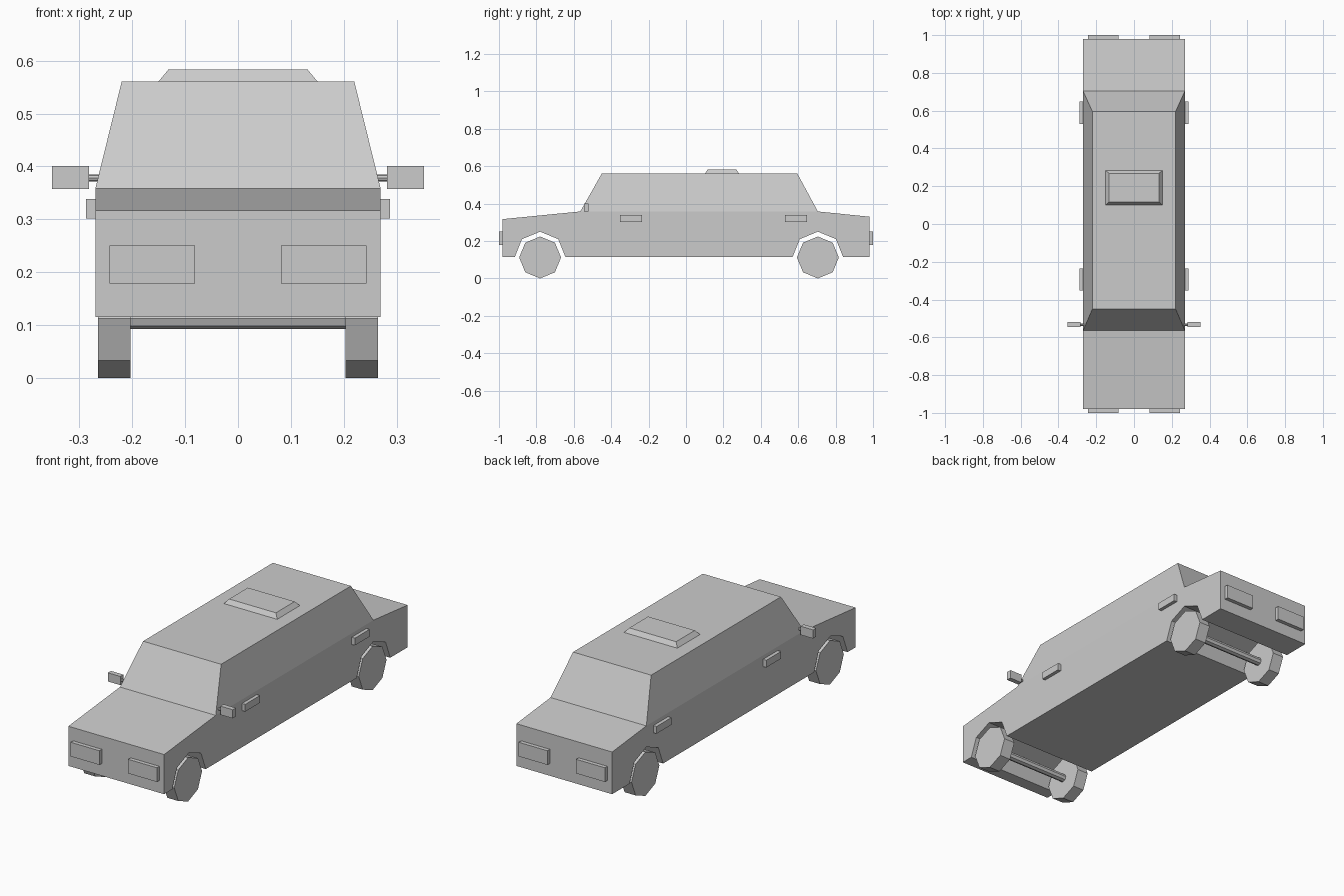
import bpy, bmesh, math
from mathutils import Matrix

if "Cube" in bpy.data.objects:
    bpy.data.objects.remove(bpy.data.objects["Cube"], do_unlink=True)

paint = bpy.data.materials.new("plain_grey")
paint.use_nodes = True
GREY = (0.6, 0.6, 0.6, 1)
paint.diffuse_color = GREY
paint.node_tree.nodes["Principled BSDF"].inputs["Base Color"].default_value = GREY


def finish(name, bm):
    bmesh.ops.recalc_face_normals(bm, faces=bm.faces)
    mesh = bpy.data.meshes.new(name)
    bm.to_mesh(mesh)
    bm.free()
    mesh.materials.append(paint)
    obj = bpy.data.objects.new(name, mesh)
    bpy.context.collection.objects.link(obj)
    return obj


def box(name, x, y, z, top_x=None, top_y=None):
    """Box from (min, max) ranges; the top may be narrower."""
    bm = bmesh.new()
    bmesh.ops.create_cube(bm, size=2)
    for v in bm.verts:
        up = v.co.z > 0
        rx = top_x if up and top_x else x
        ry = top_y if up and top_y else y
        v.co = (rx[v.co.x > 0], ry[v.co.y > 0], z[up])
    return finish(name, bm)


def rod(name, x0, x1, y, z, radius, sides):
    """Prism lying along x with a corner at the bottom."""
    bm = bmesh.new()
    bmesh.ops.create_cone(bm, cap_ends=True, segments=sides, radius1=radius,
                          radius2=radius, depth=x1 - x0)
    turn = Matrix.Rotation(math.pi / 2, 4, "Y")
    place = Matrix.Translation(((x0 + x1) / 2, y, z))
    bmesh.ops.transform(bm, matrix=place @ turn, verts=bm.verts)
    return finish(name, bm)


def span(side, a, b):
    return tuple(sorted((side * a, side * b)))


# Lower body: side profile with open wheel arches, extruded across the width
WIDTH = 0.27
FRONT_AXLE, REAR_AXLE = -0.78, 0.705
ARCH = [(-0.135, 0.115), (-0.097, 0.21), (0, 0.25), (0.097, 0.21), (0.135, 0.115)]
profile = [(-0.98, 0.115)]
for centre in (FRONT_AXLE, REAR_AXLE):
    profile += [(centre + dy, z) for dy, z in ARCH]
profile += [(0.98, 0.115), (0.98, 0.33), (0.705, 0.358), (-0.565, 0.358), (-0.98, 0.317)]
bm = bmesh.new()
face = bm.faces.new([bm.verts.new((-WIDTH, y, z)) for y, z in profile])
swept = bmesh.ops.extrude_face_region(bm, geom=[face])["geom"]
bmesh.ops.translate(bm, vec=(2 * WIDTH, 0, 0),
                    verts=[g for g in swept if isinstance(g, bmesh.types.BMVert)])
finish("lower_body", bm)

# Cabin and raised roof hatch
box("cabin", (-WIDTH, WIDTH), (-0.565, 0.705), (0.358, 0.561), (-0.22, 0.22), (-0.45, 0.595))
box("roof_hatch", (-0.151, 0.151), (0.10, 0.285), (0.56, 0.583), (-0.132, 0.132), (0.117, 0.268))

# Axles
for end, y in (("front", FRONT_AXLE), ("rear", REAR_AXLE)):
    rod(end + "_axle", -0.21, 0.21, y, 0.112, 0.02, 8)

# Parts repeated on both sides
for side, label in ((1, "left"), (-1, "right")):
    for end, y in (("front", FRONT_AXLE), ("rear", REAR_AXLE)):
        rod(f"{end}_{label}_wheel", *span(side, 0.203, 0.265), y, 0.112, 0.112, 8)
    for end, y in (("front", (-0.353, -0.235)), ("rear", (0.53, 0.648))):
        box(f"{end}_{label}_door_handle", span(side, 0.26, 0.288), y, (0.301, 0.338))
    for end, y in (("head", (-1, -0.97)), ("tail", (0.97, 1))):
        box(f"{label}_{end}light", span(side, 0.081, 0.243), y, (0.178, 0.25))
    box(label + "_mirror", span(side, 0.282, 0.352), (-0.545, -0.52), (0.357, 0.401))
    rod(label + "_mirror_stalk", *span(side, 0.255, 0.29), -0.533, 0.378, 0.007, 8)
